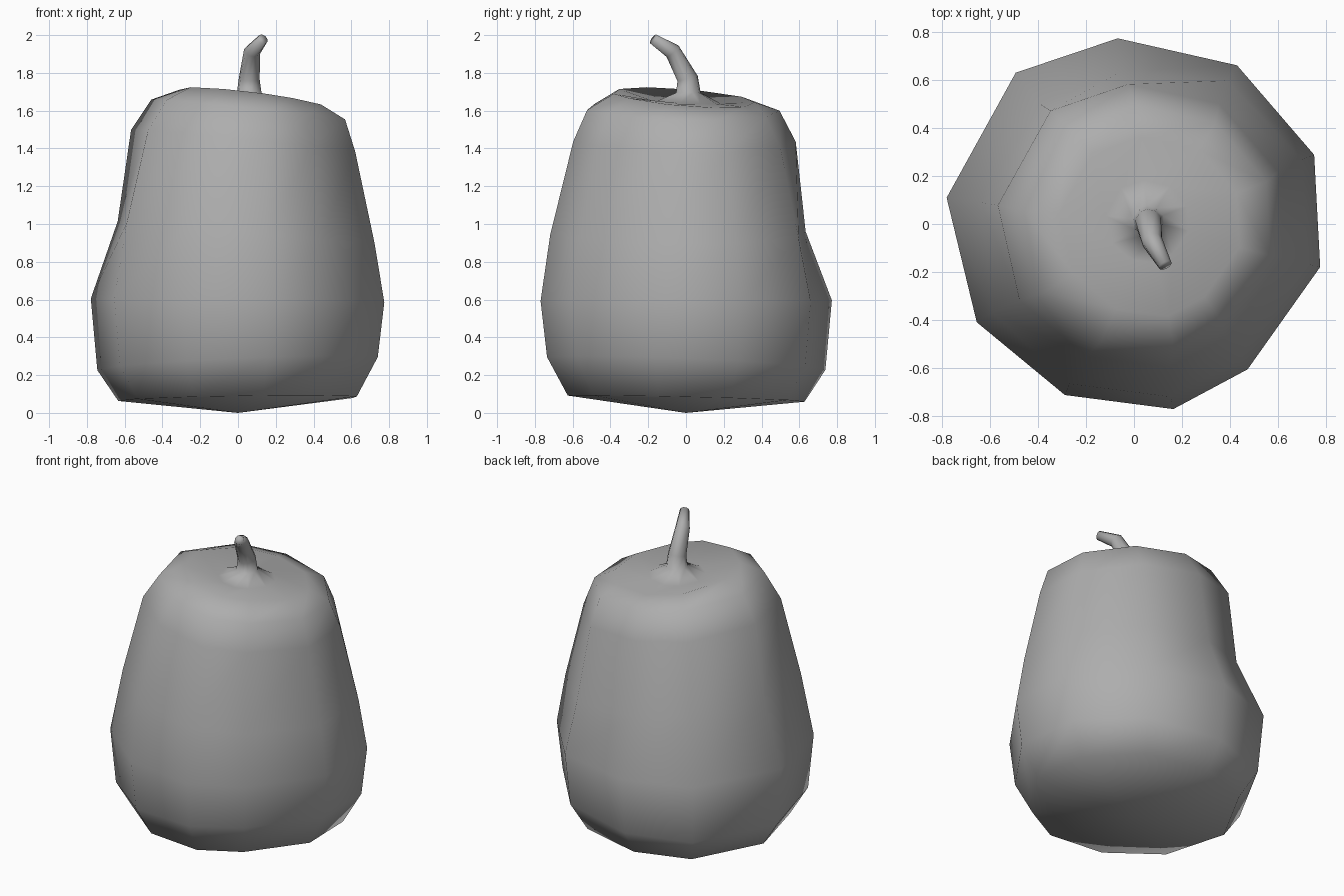
import bpy, bmesh
from math import cos, sin, radians
from mathutils import Vector

if "Cube" in bpy.data.objects:
    bpy.data.objects.remove(bpy.data.objects["Cube"])

# Ten uneven sides, shared by the fruit and its stem
ANGLES = [radians(d) for d in (21, 57, 95, 128, 172, 212, 248, 282, 308, 347)]
GIRTH = [1.02, 1.0, 0.985, 1.015, 1.0, 0.98, 0.975, 1.0, 0.975, 1.01]


def skin(name, rings, bottom):
    """Bridge a stack of rings, with a fan below and a flat cap on top."""
    bm = bmesh.new()
    loops = [[bm.verts.new(p) for p in ring] for ring in rings]
    n = len(loops[0])
    for a, b in zip(loops, loops[1:]):
        for i in range(n):
            j = (i + 1) % n
            bm.faces.new((a[i], a[j], b[j], b[i]))
    bm.faces.new(loops[-1])
    v = bm.verts.new(bottom)
    for i in range(n):
        bm.faces.new((loops[0][i], loops[0][(i + 1) % n], v))
    bmesh.ops.recalc_face_normals(bm, faces=bm.faces)
    me = bpy.data.meshes.new(name)
    bm.to_mesh(me)
    bm.free()
    for p in me.polygons:
        p.use_smooth = True
    ob = bpy.data.objects.new(name, me)
    bpy.context.collection.objects.link(ob)
    return ob


# Fruit: rings lean, shift and dent at the back left
# radius, height, centre x, centre y, tilt x, tilt y, dent
RINGS = [
    (0.640, 0.075, 0.00, 0.00, 0.01, -0.015, 0.0),
    (0.752, 0.260, 0.00, 0.00, 0.03, -0.03, 0.0),
    (0.787, 0.595, 0.00, 0.00, -0.01, 0.0, 0.0),
    (0.735, 0.955, 0.00, 0.00, -0.06, 0.00, 0.115),
    (0.605, 1.440, 0.025, -0.005, -0.06, -0.01, 0.01),
    (0.520, 1.605, 0.055, -0.015, -0.055, -0.01, 0.0),
    (0.380, 1.670, 0.065, -0.01, -0.045, -0.03, 0.0),
    (0.175, 1.643, 0.055, 0.01, -0.005, -0.005, 0.0),
]
rings = []
for r, z, cx, cy, tx, ty, dent in RINGS:
    ring = []
    for a, g in zip(ANGLES, GIRTH):
        rad = r * g - dent * max(0, cos(a - radians(135)))
        ring.append((cx + rad * cos(a), cy + rad * sin(a),
                     z + tx * cos(a) + ty * sin(a)))
    rings.append(ring)

# Stem: grows out of the hollow top, bent and tapering (centre, radius, direction)
STEM = [
    ((0.06, 0.012, 1.695), 0.066, (0, 0, 1)),
    ((0.06, 0.008, 1.77), 0.056, (0.03, -0.25, 1)),
    ((0.075, -0.072, 1.915), 0.044, (0.25, -0.7, 0.8)),
    ((0.13, -0.172, 1.978), 0.029, (0.45, -0.85, 0.55)),
]
for c, r, d in STEM:
    d = Vector(d).normalized()
    v = d.cross(Vector((1, 0, 0))).normalized()
    u = v.cross(d)
    rings.append([Vector(c) + r * (cos(a) * u + sin(a) * v) for a in ANGLES])

fruit = skin("fruit_with_stem", rings, (0, 0, 0))

# Darker grey skin
mat = bpy.data.materials.new("dark_grey")
mat.diffuse_color = (0.42, 0.42, 0.42, 1)
mat.use_nodes = True
mat.node_tree.nodes["Principled BSDF"].inputs["Base Color"].default_value = mat.diffuse_color
fruit.data.materials.append(mat)
